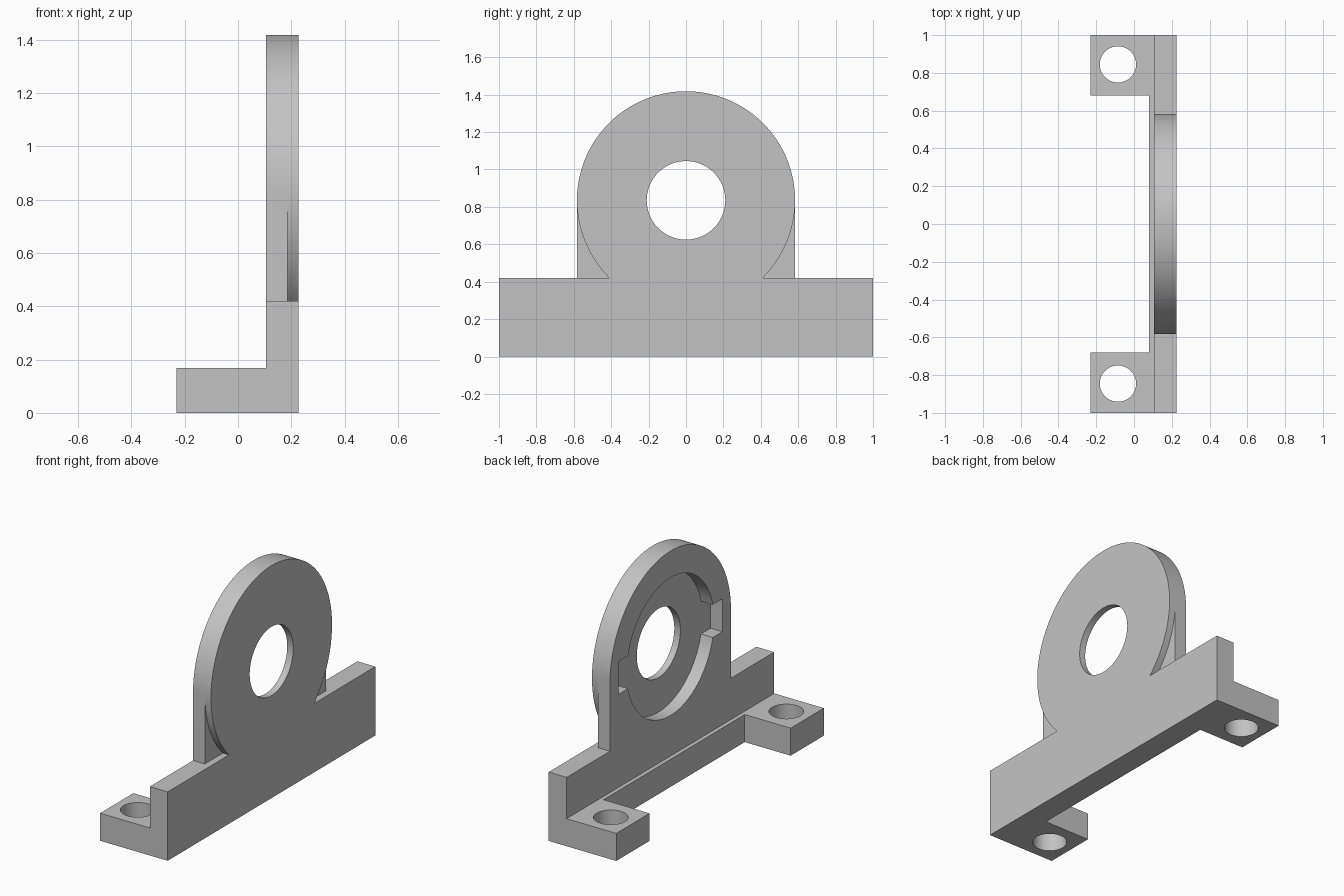
import bpy, bmesh
from math import sin, cos, asin, pi

if "Cube" in bpy.data.objects:
    bpy.data.objects.remove(bpy.data.objects["Cube"], do_unlink=True)

# Main dimensions
PLATE_IN, STEP, PLATE_OUT = 0.105, 0.185, 0.226
BAR_TOP, FOOT_TOP = 0.42, 0.168
CENTRE, RADIUS = 0.835, 0.583

grey = bpy.data.materials.new("plain grey")
grey.use_nodes = True
colour = (0.55, 0.55, 0.55, 1)
grey.diffuse_color = colour
grey.node_tree.nodes["Principled BSDF"].inputs["Base Color"].default_value = colour


def prism(name, outline, direction):
    """Extrude a closed loop of 3D points along a direction."""
    bm = bmesh.new()
    face = bm.faces.new([bm.verts.new(p) for p in outline])
    new = bmesh.ops.extrude_face_region(bm, geom=[face])["geom"]
    moved = [v for v in new if isinstance(v, bmesh.types.BMVert)]
    bmesh.ops.translate(bm, verts=moved, vec=direction)
    bmesh.ops.recalc_face_normals(bm, faces=bm.faces)
    mesh = bpy.data.meshes.new(name)
    bm.to_mesh(mesh)
    bm.free()
    mesh.materials.append(grey)
    obj = bpy.data.objects.new(name, mesh)
    bpy.context.collection.objects.link(obj)
    return obj


def side_prism(name, yz, x0, x1):
    return prism(name, [(x0, y, z) for y, z in yz], (x1 - x0, 0, 0))


def box(name, x0, x1, y0, y1, z0, z1):
    return side_prism(name, [(y0, z0), (y1, z0), (y1, z1), (y0, z1)], x0, x1)


def arc(start, end, radius, count=96):
    angles = [start + (end - start) * i / count for i in range(count + 1)]
    return [(radius * cos(a), CENTRE + radius * sin(a)) for a in angles]


def combine(target, tool, operation):
    """Boolean the tool into the target and remove the tool."""
    mod = target.modifiers.new(operation.lower(), "BOOLEAN")
    mod.operation, mod.solver, mod.object = operation, "EXACT", tool
    bpy.context.view_layer.objects.active = target
    bpy.ops.object.modifier_apply(modifier=mod.name)
    bpy.data.objects.remove(tool, do_unlink=True)


# Upright: bar with an arched plate on the inner side, round on the outer side
bar = [(-1, BAR_TOP), (-1, 0), (1, 0), (1, BAR_TOP)]
arch = [(RADIUS, BAR_TOP)] + arc(0, pi, RADIUS) + [(-RADIUS, BAR_TOP)]
dip = asin((CENTRE - BAR_TOP) / RADIUS)
bracket = side_prism("bearing_bracket", bar + arch, PLATE_IN, PLATE_OUT)

# Lower corners beside the disc are set back to the step
for side in (1, -1):
    corner = [(side * y, z) for y, z in arc(-dip, 0, RADIUS, 32)]
    corner += [(side * 0.7, CENTRE), (side * 0.7, BAR_TOP)]
    combine(bracket, side_prism("corner_cutter", corner, STEP, 0.4), "DIFFERENCE")

# Ledge and two feet, as one U-shaped slab
slab = [(0.15, -1), (0.15, 1), (-0.23, 1), (-0.23, 0.68),
        (0.08, 0.68), (0.08, -0.68), (-0.23, -0.68), (-0.23, -1)]
feet = prism("feet", [(x, y, 0) for x, y in slab], (0, 0, FOOT_TOP))
combine(bracket, feet, "UNION")

# Bolt holes through the feet
for y in (-0.845, 0.845):
    ring = [(-0.085 + 0.096 * cos(i * pi / 32), y + 0.096 * sin(i * pi / 32), -0.1)
            for i in range(64)]
    combine(bracket, prism("bolt_cutter", ring, (0, 0, 0.4)), "DIFFERENCE")

# Bearing recess with two side notches, and the centre bore
recess = side_prism("recess_cutter", arc(0, 2 * pi, 0.42)[:-1], 0, STEP)
combine(bracket, recess, "DIFFERENCE")
for side in (-1, 1):
    y0, y1 = sorted((side * 0.35, side * 0.5))
    notch = box("notch_cutter", 0, STEP, y0, y1, CENTRE - 0.1, CENTRE + 0.1)
    combine(bracket, notch, "DIFFERENCE")
bore = side_prism("bore_cutter", arc(0, 2 * pi, 0.21)[:-1], 0, 0.4)
combine(bracket, bore, "DIFFERENCE")

# Tidy the seams and shade the round walls smooth
bm = bmesh.new()
bm.from_mesh(bracket.data)
bmesh.ops.remove_doubles(bm, verts=bm.verts, dist=0.0001)
bmesh.ops.dissolve_limit(bm, angle_limit=0.005, verts=bm.verts, edges=bm.edges)
bm.to_mesh(bracket.data)
bm.free()
bpy.ops.object.select_all(action="DESELECT")
bracket.select_set(True)
bpy.context.view_layer.objects.active = bracket
bpy.ops.object.shade_smooth_by_angle(angle=pi / 6)
